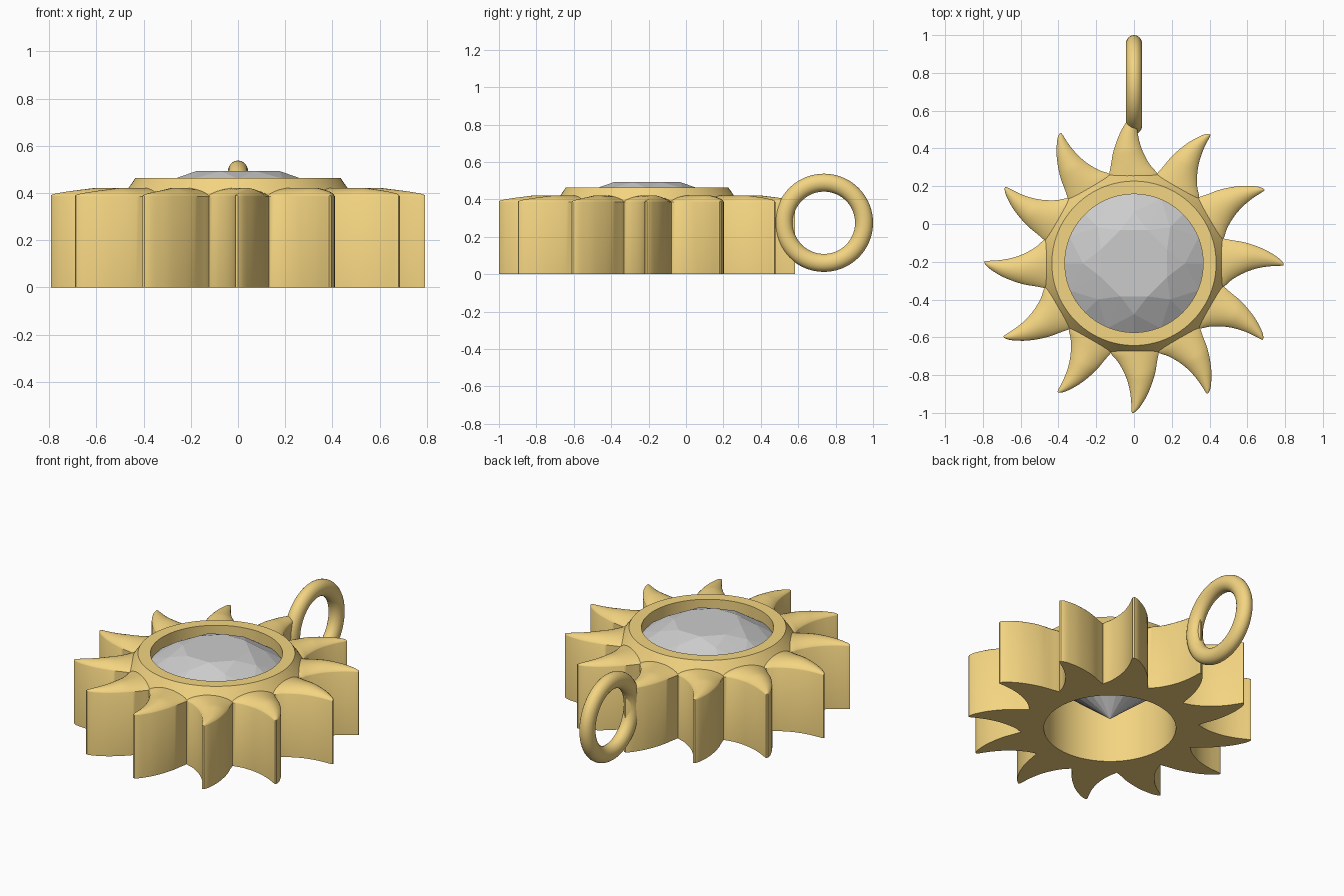
import bpy, bmesh
from math import sin, cos, pi, radians

if "Cube" in bpy.data.objects:
    bpy.data.objects.remove(bpy.data.objects["Cube"])

CY = -0.208          # sun centre in y

gold = bpy.data.materials.new("gold")
gold.diffuse_color = (0.90, 0.66, 0.22, 1)
gold.use_nodes = True
gold.node_tree.nodes["Principled BSDF"].inputs["Base Color"].default_value = gold.diffuse_color


def make_object(name, verts, faces, mat=None, smooth=None):
    mesh = bpy.data.meshes.new(name)
    mesh.from_pydata(verts, [], faces)
    bm = bmesh.new()
    bm.from_mesh(mesh)
    bmesh.ops.recalc_face_normals(bm, faces=bm.faces)
    bm.to_mesh(mesh)
    bm.free()
    ob = bpy.data.objects.new(name, mesh)
    bpy.context.collection.objects.link(ob)
    if mat:
        mesh.materials.append(mat)
    if smooth:
        bpy.ops.object.select_all(action='DESELECT')
        ob.select_set(True)
        bpy.context.view_layer.objects.active = ob
        bpy.ops.object.shade_smooth_by_angle(angle=radians(smooth))
    return ob


def polar(r, a, z):
    return (r * cos(a), r * sin(a), z)


# Bezel: closed profile (radius, z) turned around the centre
profile = [(0.366, 0), (0.475, 0), (0.48, 0.385), (0.487, 0.388),
           (0.435, 0.463), (0.366, 0.463)]
N, P = 96, len(profile)
verts = [polar(r, 2 * pi * i / N, z) for i in range(N) for r, z in profile]
faces = [(i * P + j, (i + 1) % N * P + j, (i + 1) % N * P + (j + 1) % P,
          i * P + (j + 1) % P) for i in range(N) for j in range(P)]
make_object("bezel", verts, faces, gold, 25).location.y = CY

# Curled ray: stations (distance from centre, lower edge, upper edge)
stations = [(0.42, -0.13, 0.13), (0.47, -0.127, 0.131), (0.52, -0.086, 0.122),
            (0.58, -0.052, 0.112), (0.64, -0.030, 0.094), (0.70, -0.018, 0.069),
            (0.75, -0.014, 0.039), (0.777, -0.013, 0.018), (0.792, -0.011, -0.001)]


def spline(pts, steps):
    out = []
    for k in range(len(pts) - 1):
        p0, p1, p2 = pts[max(k - 1, 0)], pts[k], pts[k + 1]
        p3 = pts[min(k + 2, len(pts) - 1)]
        for s in range(steps):
            t = s / steps
            out.append(tuple(0.5 * (2 * b + (c - a) * t
                       + (2 * a - 5 * b + 4 * c - d) * t * t
                       + (3 * b - a - 3 * c + d) * t ** 3)
                       for a, b, c, d in zip(p0, p1, p2, p3)))
    return out + [pts[-1]]


rows = spline(stations, 4)
M = 12               # divisions across a ray
verts, faces = [], []
for u, lo, hi in rows:
    rise = 0.036 * min(1, (hi - lo) / 0.15) ** 0.8
    verts.append((u, lo, 0))
    for j in range(M + 1):
        s = -cos(pi * j / M)
        verts.append((u, lo + (hi - lo) * (s + 1) / 2,
                      0.386 + rise * (1 - s * s) ** 0.8))
    verts.append((u, hi, 0))
W = M + 3
for i in range(len(rows) - 1):
    for j in range(W):
        k = (j + 1) % W
        faces.append((i * W + j, (i + 1) * W + j, (i + 1) * W + k, i * W + k))
faces += [tuple(range(W)), tuple((len(rows) - 1) * W + j for j in range(W))]
ray = make_object("ray_00", verts, faces, gold, 35)
ray.location.y = CY
for n in range(1, 12):
    copy = ray.copy()
    copy.name = f"ray_{n:02d}"
    copy.rotation_euler.z = n * pi / 6
    bpy.context.collection.objects.link(copy)

# Brilliant-cut gem: table, star points, girdle and pavilion tip
table = [polar(0.19, (k + 0.5) * pi / 4, 0.493) for k in range(8)]
star = [polar(0.27, k * pi / 4, 0.460) for k in range(8)]
girdle_top = [polar(0.373, k * pi / 8, 0.393) for k in range(16)]
girdle_low = [polar(0.373, k * pi / 8, 0.365) for k in range(16)]
verts = table + star + girdle_top + girdle_low + [(0, 0, 0.06)]
T, S, G, L, TIP = 0, 8, 16, 32, 48
faces = [tuple(range(8))]
for k in range(8):
    n = (k + 1) % 8
    a, b, c = 2 * k, 2 * k + 1, (2 * k + 2) % 16
    faces += [(T + (k - 1) % 8, S + k, T + k),
              (T + k, S + k, G + b), (T + k, G + b, S + n),
              (S + k, G + a, G + b), (S + n, G + b, G + c)]
for k in range(16):
    n = (k + 1) % 16
    faces += [(G + k, L + k, L + n, G + n), (L + k, TIP, L + n)]
make_object("gem", verts, faces).location.y = CY

# Hanging ring at the back, axis along x, slightly oval cross-section
bpy.ops.mesh.primitive_torus_add(major_radius=0.2145, minor_radius=0.048,
                                 major_segments=72, minor_segments=24,
                                 location=(0, 0.7375, 0.275),
                                 rotation=(0, pi / 2, 0))
ring = bpy.context.object
ring.name = "hanging_ring"
ring.scale.z = 0.9
ring.data.materials.append(gold)
bpy.ops.object.shade_smooth_by_angle(angle=radians(40))
